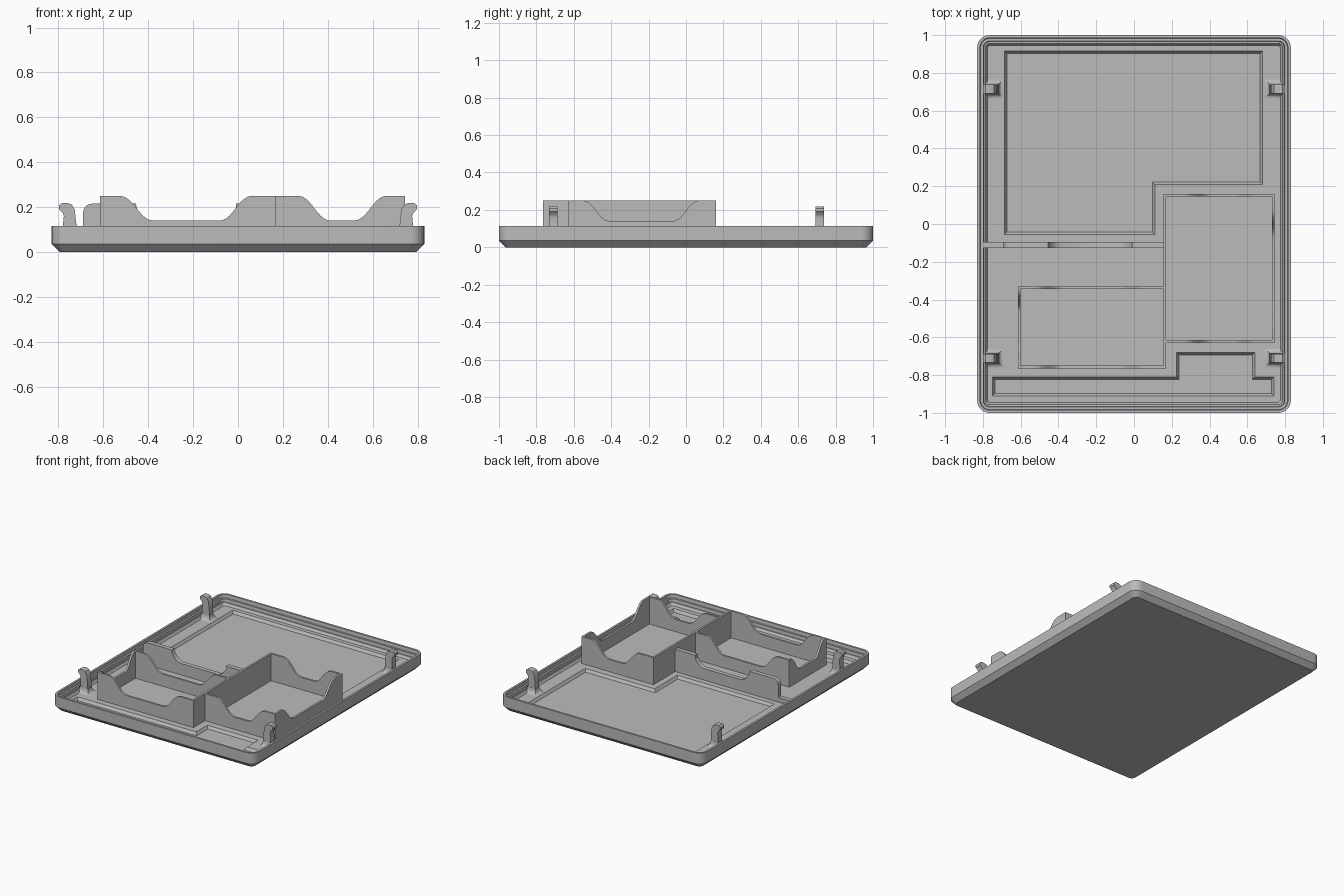
import bpy, bmesh, math
from mathutils import Matrix

cube = bpy.data.objects.get("Cube")
if cube:
    bpy.data.objects.remove(cube, do_unlink=True)

grey = bpy.data.materials.new("plain grey")
grey.use_nodes = True
COLOUR = (0.5, 0.5, 0.5, 1)
grey.diffuse_color = COLOUR
grey.node_tree.nodes["Principled BSDF"].inputs["Base Color"].default_value = COLOUR

FLOOR, POCKET, RIM = 0.05, 0.03, 0.115
LOW, HIGH = 0.14, 0.25
T = 0.015  # wall thickness


def finish(name, bm, smooth=True):
    bmesh.ops.recalc_face_normals(bm, faces=bm.faces)
    mesh = bpy.data.meshes.new(name)
    bm.to_mesh(mesh)
    bm.free()
    mesh.materials.append(grey)
    ob = bpy.data.objects.new(name, mesh)
    bpy.context.collection.objects.link(ob)
    if smooth:
        bpy.ops.object.select_all(action="DESELECT")
        ob.select_set(True)
        bpy.context.view_layer.objects.active = ob
        bpy.ops.object.shade_smooth_by_angle(angle=math.radians(30))
    return ob


def loft(bm, rings):
    """Skin matching rings of points and cap both ends."""
    loops = [[bm.verts.new(p) for p in ring] for ring in rings]
    n = len(loops[0])
    for a, b in zip(loops, loops[1:]):
        for i in range(n):
            j = (i + 1) % n
            bm.faces.new((a[i], a[j], b[j], b[i]))
    bm.faces.new(loops[0][::-1])
    bm.faces.new(loops[-1])


def rounded_ring(inset, z):
    hx, hy, r = 0.83 - inset, 1 - inset, max(0.065 - inset, 0.015)
    pts = []
    for k, (sx, sy) in enumerate(((1, 1), (-1, 1), (-1, -1), (1, -1))):
        for i in range(9):
            a = math.pi / 2 * (k + i / 8)
            pts.append((sx * (hx - r) + r * math.cos(a), sy * (hy - r) + r * math.sin(a), z))
    return pts


def inset_outline(pts, d):
    """Shrink a right-angled, counter-clockwise outline by d."""
    out = []
    for i, (x, y) in enumerate(pts):
        for (ax, ay), (bx, by) in ((pts[i - 1], (x, y)), ((x, y), pts[(i + 1) % len(pts)])):
            length = math.hypot(bx - ax, by - ay)
            x -= (by - ay) / length * d
            y += (bx - ax) / length * d
        out.append((x, y))
    return out


# Tray shell with chamfered base and stepped inner rim
bm = bmesh.new()
loft(bm, [rounded_ring(i, z) for i, z in (
    (0.035, 0), (0, 0.035), (0, RIM), (0.015, RIM), (0.018, 0.09),
    (0.032, 0.09), (0.035, 0.068), (0.044, 0.068), (0.055, FLOOR))])
tray = finish("tray", bm, False)

# Shallow pockets cut into the floor
pockets = {
    "large_pocket": [(-0.685, -0.055), (0.11, -0.055), (0.11, 0.21), (0.68, 0.21),
                     (0.68, 0.915), (-0.685, 0.915)],
    "front_pocket": [(-0.75, -0.91), (0.74, -0.91), (0.74, -0.81), (0.64, -0.81),
                     (0.64, -0.68), (0.225, -0.68), (0.225, -0.81), (-0.75, -0.81)],
}
for name, outline in pockets.items():
    bm = bmesh.new()
    inner = inset_outline(outline, 0.013)
    loft(bm, [[(x, y, POCKET) for x, y in inner],
              [(x, y, FLOOR) for x, y in outline],
              [(x, y, FLOOR + 0.01) for x, y in outline]])
    cutter = finish(name + "_cutter", bm, False)
    cutter.hide_render = True
    mod = tray.modifiers.new(name, "BOOLEAN")
    mod.operation, mod.solver, mod.object = "DIFFERENCE", "EXACT", cutter
    bpy.context.view_layer.objects.active = tray
    tray.select_set(True)
    bpy.ops.object.modifier_apply(modifier=name)
    bpy.data.objects.remove(cutter, do_unlink=True)
bpy.ops.object.select_all(action="DESELECT")
tray.select_set(True)
bpy.context.view_layer.objects.active = tray
bpy.ops.object.shade_smooth_by_angle(angle=math.radians(30))


def s_curve(u0, z0, u1, z1, n=12):
    pts = []
    for i in range(n + 1):
        t = i / n
        s = t ** 3 * (t * (t * 6 - 15) + 10)
        pts.append((u0 + (u1 - u0) * t, z0 + (z1 - z0) * s))
    return pts


def wall(name, axis, start, end, across, dip=None, thick=T):
    """Upright wall along x or y; dip = fall start, fall end, rise start, rise end."""
    top = [(start, HIGH)]
    if dip:
        a, b, c, d = dip
        top += s_curve(a, HIGH, b, LOW) + s_curve(c, LOW, d, HIGH)
    top.append((end, HIGH))
    plate(name, axis, [(start, FLOOR - 0.01)] + top + [(end, FLOOR - 0.01)], across, across + thick)


def plate(name, axis, profile, v0, v1):
    bm = bmesh.new()
    loft(bm, [[(u, v, z) if axis == "x" else (v, u, z) for u, z in profile] for v in (v0, v1)])
    return finish(name, bm)


# Right-hand compartment
A_DIP = (0.26, 0.42, 0.51, 0.67)
wall("tall_box_front", "x", 0.155, 0.745, -0.63, A_DIP)
wall("tall_box_back", "x", 0.155, 0.745, 0.145, A_DIP)
wall("tall_box_side", "y", -0.63, 0.16, 0.73, (-0.56, -0.4, -0.08, 0.08))
wall("shared_wall", "y", -0.765, 0.16, 0.155)

# Left-hand compartment
B_DIP = (-0.535, -0.37, -0.09, 0.07)
wall("wide_box_front", "x", -0.615, 0.17, -0.765, B_DIP)
wall("wide_box_back", "x", -0.615, 0.17, -0.345, B_DIP)
wall("wide_box_side", "y", -0.765, -0.33, -0.615, (-0.75, -0.63, -0.465, -0.345))

# Low divider with rounded shoulder and central dip
shoulder = [(-0.65 - 0.04 * math.cos(a), 0.175 + 0.04 * math.sin(a))
            for a in (math.pi / 2 * i / 6 for i in range(7))]
divider = [(-0.81, FLOOR - 0.01), (-0.81, 0.085), (-0.69, 0.085)] + shoulder
divider += [(-0.455, 0.215), (-0.45, 0.19), (-0.425, 0.155), (-0.39, LOW - 0.005),
            (-0.07, LOW - 0.005), (-0.035, 0.155), (-0.01, 0.19), (-0.01, 0.215),
            (0.16, 0.215), (0.16, FLOOR - 0.01)]
plate("divider", "x", divider, -0.127, -0.095)

# Four snap clips with flared feet
hook = [(0.72, FLOOR - 0.01), (0.72, 0.12), (0.728, 0.19), (0.74, 0.21), (0.755, 0.217),
        (0.785, 0.217), (0.797, 0.208), (0.797, 0.19), (0.782, 0.175), (0.776, 0.16),
        (0.78, 0.12), (0.78, FLOOR - 0.01)]
for sx, side in ((1, "left"), (-1, "right")):
    for y, end in ((-0.71, "front"), (0.715, "back")):
        plate(f"{end}_{side}_clip", "x", [(sx * x, z) for x, z in hook], y - 0.023, y + 0.023)
        bm = bmesh.new()
        rings = []
        for i in range(6):
            a = math.pi / 2 * i / 5
            g = 0.025 * (1 - math.sin(a))
            z = FLOOR + 0.04 * (1 - math.cos(a))
            rings.append([(sx * x, y + v, z) for x, v in (
                (0.718 - g, -0.024 - g), (0.785, -0.024 - g),
                (0.785, 0.024 + g), (0.718 - g, 0.024 + g))])
        loft(bm, rings)
        finish(f"{end}_{side}_clip_foot", bm)
